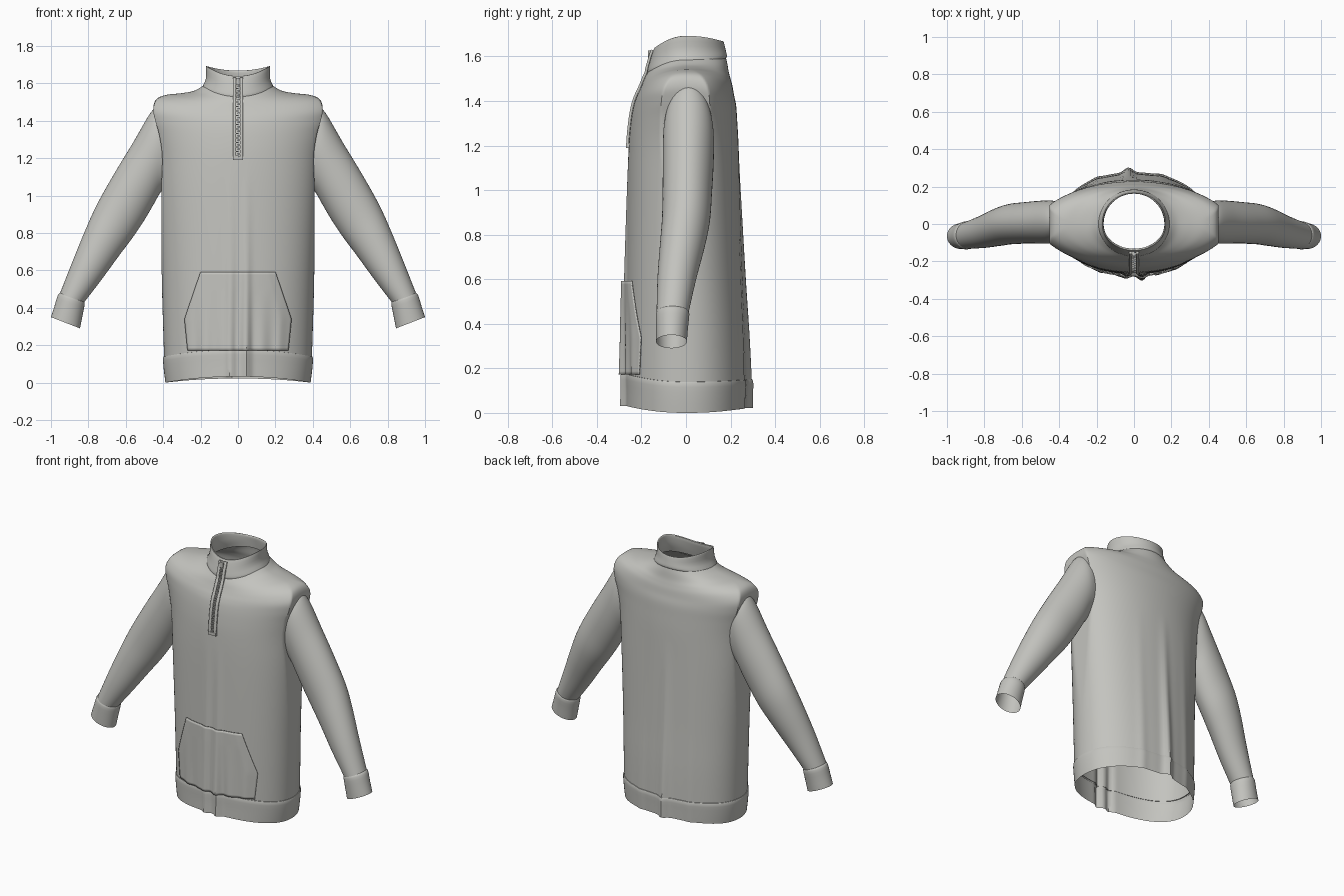
import bpy, bmesh, math
from mathutils import Vector

if "Cube" in bpy.data.objects:
    bpy.data.objects.remove(bpy.data.objects["Cube"])

fabric = bpy.data.materials.new("grey_fabric")
fabric.use_nodes = True
COLOUR = (0.55, 0.55, 0.52, 1)
fabric.diffuse_color = COLOUR
fabric.node_tree.nodes["Principled BSDF"].inputs["Base Color"].default_value = COLOUR


def finish(name, bm):
    """Turn a bmesh into a smooth shaded object."""
    bmesh.ops.recalc_face_normals(bm, faces=bm.faces)
    mesh = bpy.data.meshes.new(name)
    bm.to_mesh(mesh)
    bm.free()
    mesh.materials.append(fabric)
    obj = bpy.data.objects.new(name, mesh)
    bpy.context.collection.objects.link(obj)
    bpy.ops.object.select_all(action="DESELECT")
    obj.select_set(True)
    bpy.context.view_layer.objects.active = obj
    bpy.ops.object.shade_smooth_by_angle(angle=math.radians(40))
    return obj


def loft(name, rows, closed=True):
    """Skin rows of points with quads."""
    bm = bmesh.new()
    grid = [[bm.verts.new(p) for p in row] for row in rows]
    for a, b in zip(grid, grid[1:]):
        n = len(a)
        for i in range(n if closed else n - 1):
            j = (i + 1) % n
            bm.faces.new((a[i], a[j], b[j], b[i]))
    return finish(name, bm)


def spline(keys, steps):
    """Catmull-Rom interpolation through rows of numbers."""
    out = []
    for i in range(len(keys) - 1):
        quad = (keys[max(i - 1, 0)], keys[i], keys[i + 1], keys[min(i + 2, len(keys) - 1)])
        for s in range(steps):
            t = s / steps
            out.append([b + 0.5 * t * (c - a + t * (2 * a - 5 * b + 4 * c - d
                        + t * (3 * (b - c) + d - a))) for a, b, c, d in zip(*quad)])
    return out + [list(keys[-1])]


def bump(x, centre, width):
    return math.exp(-((x - centre) / width) ** 2)


def drape(x, z, front):
    """Depth of the vertical cloth folds, fading out up the body."""
    fade = max(0, 1 - z / 1.15)
    if front:
        return fade * (0.026 * bump(x, 0.045, 0.022) + 0.02 * bump(x, -0.04, 0.022))
    return fade * (0.03 * bump(x, -0.03, 0.03) + 0.008 * bump(x, 0.15, 0.03)
                   + 0.008 * bump(x, -0.2, 0.03))


def ring(row, count=192):
    """Rounded section: side, front, back heights, half width, depths, squareness, side limit."""
    zs, zf, zb, hw, yf, yb, n = row[:7]
    limit = row[7] if len(row) > 7 else hw
    points = []
    for i in range(count):
        a = math.tau * i / count
        c, s = math.cos(a), math.sin(a)
        front = s < 0
        x = math.copysign(min(limit, hw * abs(c) ** (2 / n)), c)
        z = zs + ((zf if front else zb) - zs) * s * s
        depth = abs(s) ** (2 / n)
        y = (yf if front else yb) * depth
        y += drape(x, z, front) * depth * (-1 if front else 1)
        points.append((x, y, z))
    return points


# Torso from hem seam over the shoulders to the neck, flattened at the armholes
torso = spline([
    (0.13, 0.165, 0.14, 0.395, -0.267, 0.27, 2.15, 0.395),
    (0.35, 0.36, 0.35, 0.402, -0.267, 0.265, 2.15, 0.402),
    (0.6, 0.6, 0.6, 0.41, -0.267, 0.255, 2.15, 0.408),
    (1.0, 1.0, 1.0, 0.428, -0.263, 0.242, 2.15, 0.41),
    (1.2, 1.2, 1.2, 0.443, -0.257, 0.236, 2.1, 0.405),
    (1.32, 1.31, 1.31, 0.47, -0.247, 0.23, 2.05, 0.42),
    (1.40, 1.38, 1.38, 0.5, -0.235, 0.225, 2, 0.441),
    (1.465, 1.42, 1.43, 0.508, -0.222, 0.215, 2, 0.453),
    (1.515, 1.45, 1.47, 0.465, -0.208, 0.208, 2, 0.437),
    (1.538, 1.475, 1.5, 0.39, -0.197, 0.2, 2, 0.385),
    (1.547, 1.5, 1.53, 0.305, -0.187, 0.192, 2, 0.305),
    (1.56, 1.52, 1.57, 0.235, -0.177, 0.185, 2, 0.235),
    (1.585, 1.535, 1.598, 0.19, -0.167, 0.178, 2, 0.19),
], 5)
loft("torso", [ring(r) for r in torso])

# Hem band
loft("hem_band", [ring(r) for r in spline([
    (0.14, 0.175, 0.15, 0.39, -0.264, 0.266, 2.15),
    (0.132, 0.168, 0.142, 0.401, -0.273, 0.276, 2.15),
    (0.07, 0.1, 0.08, 0.397, -0.272, 0.274, 2.15),
    (0.0, 0.032, 0.022, 0.388, -0.272, 0.272, 2.15),
], 3)])

# Standing collar, folded over to the inside
collar = spline([
    (1.57, 1.522, 1.59, 0.188, -0.165, 0.176, 2),
    (1.578, 1.533, 1.6, 0.191, -0.173, 0.184, 2),
    (1.625, 1.575, 1.63, 0.172, -0.163, 0.178, 2),
    (1.685, 1.632, 1.66, 0.172, -0.145, 0.171, 2),
    (1.692, 1.638, 1.668, 0.169, -0.138, 0.167, 2),
    (1.682, 1.63, 1.66, 0.164, -0.132, 0.162, 2),
    (1.625, 1.575, 1.63, 0.163, -0.145, 0.165, 2),
    (1.575, 1.53, 1.59, 0.176, -0.158, 0.17, 2),
], 3)
loft("collar", [ring(r) for r in collar])


def sleeve_ring(row, side, count=48):
    """Tilted oval between an upper and a lower outline point."""
    tx, tz, bx, bz, yc, yr = row
    points = []
    for i in range(count):
        a = math.tau * i / count
        u, v = math.cos(a), math.sin(a)
        points.append((side * ((tx + bx) / 2 + u * (tx - bx) / 2), yc + v * yr,
                       (tz + bz) / 2 + u * (tz - bz) / 2))
    return points


# Sleeves and cuffs
SLEEVE = spline([
    (0.415, 1.49, 0.375, 1.05, 0.01, 0.106),
    (0.468, 1.442, 0.412, 1.02, 0.011, 0.114),
    (0.56, 1.285, 0.45, 0.955, 0.01, 0.114),
    (0.66, 1.12, 0.50, 0.87, 0.006, 0.111),
    (0.75, 0.96, 0.56, 0.78, 0.0, 0.108),
    (0.81, 0.83, 0.635, 0.68, -0.016, 0.101),
    (0.88, 0.66, 0.73, 0.55, -0.041, 0.087),
    (0.953, 0.475, 0.822, 0.43, -0.06, 0.072),
], 6)
CUFF = spline([
    (0.95, 0.48, 0.823, 0.435, -0.06, 0.067),
    (0.963, 0.468, 0.82, 0.418, -0.06, 0.075),
    (0.981, 0.41, 0.832, 0.355, -0.063, 0.072),
    (1.0, 0.35, 0.845, 0.29, -0.065, 0.069),
], 3)
for side, label in ((1, "left"), (-1, "right")):
    loft(label + "_sleeve", [sleeve_ring(r, side) for r in SLEEVE])
    loft(label + "_cuff", [sleeve_ring(r, side) for r in CUFF])


def front_y(x, z, rows=torso):
    """Depth of the front surface at a height."""
    for a, b in zip(rows, rows[1:]):
        if a[1] <= z <= b[1]:
            t = (z - a[1]) / (b[1] - a[1])
            hw, yf, n = (a[k] + t * (b[k] - a[k]) for k in (3, 4, 6))
            depth = max(0, 1 - abs(x / hw) ** n) ** (1 / n)
            return (yf - drape(x, z, True)) * depth
    return rows[0][4]


def solidify(obj, thickness):
    mod = obj.modifiers.new("thickness", "SOLIDIFY")
    mod.thickness = thickness
    mod.offset = 0


# Front pouch pocket with soft gathers towards its lower edge
pocket_rows = []
for r in range(29):
    z = 0.172 + r * 0.015
    half = 0.268 + (z - 0.17) * 0.1 if z < 0.34 else 0.285 - (z - 0.34) * 0.34
    row = []
    for i in range(61):
        x = half * (i / 30 - 1)
        edge = min(1, (1 - abs(x / half)) * 5)
        gather = 0.005 * math.sin(x * 62) * edge * max(0, 1 - (z - 0.17) / 0.33)
        row.append((x, front_y(x, z) - 0.005 - 0.004 * edge - gather, z))
    pocket_rows.append(row)
solidify(loft("pouch_pocket", pocket_rows, closed=False), 0.007)


def zip_y(z):
    return front_y(0, z) if z < 1.53 else front_y(0, z, collar[3:11])


# Zip tapes on both sides of the opening
for side, label in ((1, "left"), (-1, "right")):
    tape = []
    for i in range(32):
        z = 1.195 + i * 0.014
        tape.append([(side * x, zip_y(z) - 0.006, z) for x in (0.01, 0.018, 0.027)])
    solidify(loft(label + "_zip_tape", tape, closed=False), 0.012)


def add_box(bm, centre, size):
    cube = bmesh.ops.create_cube(bm, size=1)["verts"]
    for v in cube:
        v.co = Vector(centre) + Vector(a * b for a, b in zip(v.co, size))


# Zip teeth, stop and slider
bm = bmesh.new()
for i in range(36):
    z = 1.2 + i * 0.012
    add_box(bm, (0.003 * (-1) ** i, zip_y(z) - 0.004, z), (0.014, 0.012, 0.007))
add_box(bm, (0, zip_y(1.2) - 0.006, 1.2), (0.056, 0.014, 0.02))
add_box(bm, (0, zip_y(1.61) - 0.01, 1.61), (0.024, 0.018, 0.035))
finish("zip_teeth", bm)
